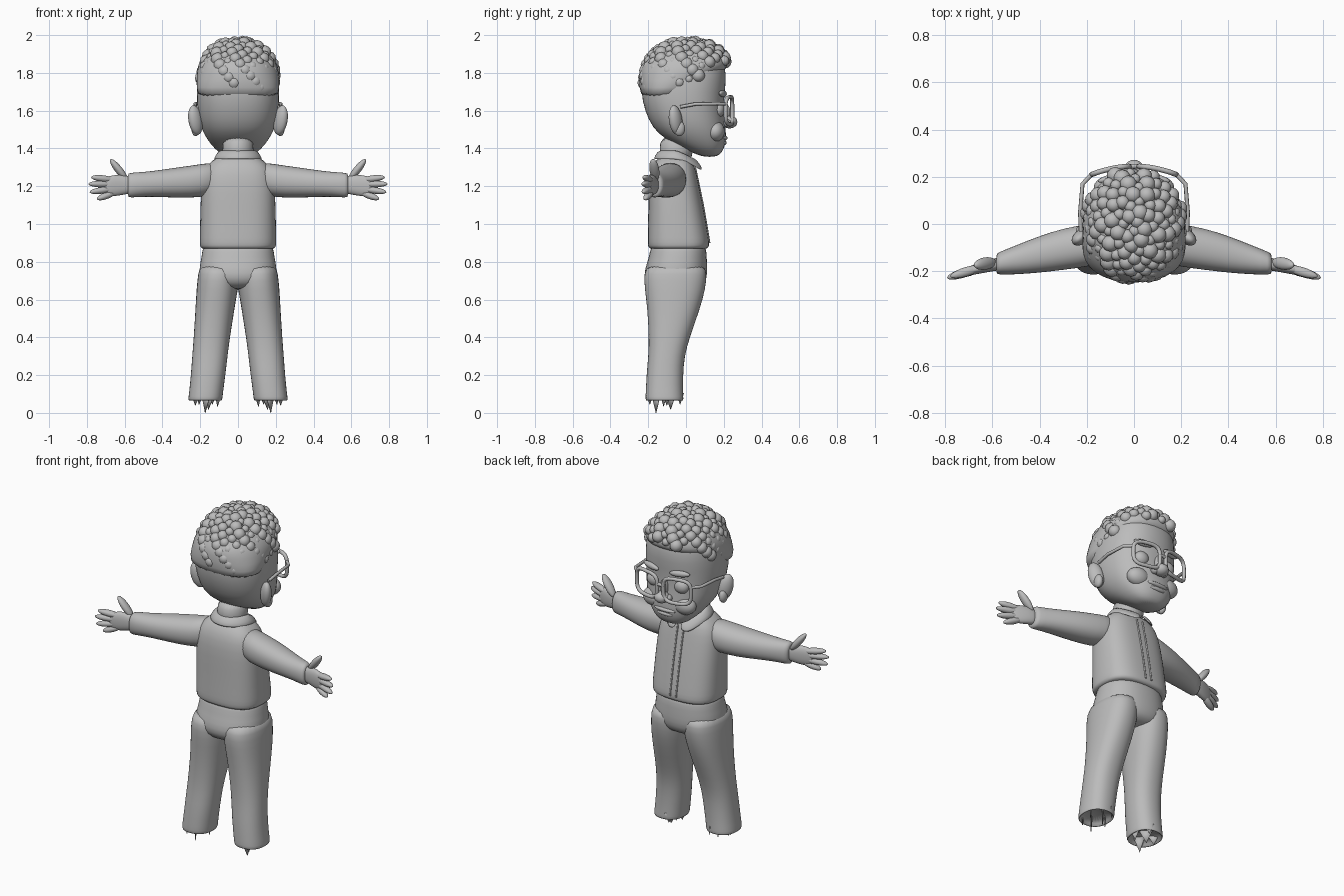
import bpy, bmesh
from math import sin, cos, pi, sqrt
from mathutils import Vector, Matrix

cube = bpy.data.objects.get("Cube")
if cube:
    bpy.data.objects.remove(cube)

grey = bpy.data.materials.new("plain grey")
grey.use_nodes = True
grey.diffuse_color = (0.5, 0.5, 0.5, 1)
grey.node_tree.nodes["Principled BSDF"].inputs["Base Color"].default_value = (0.5, 0.5, 0.5, 1)


def finish(bm, name, mirror=False, subdiv=0, thick=0):
    bmesh.ops.recalc_face_normals(bm, faces=bm.faces)
    me = bpy.data.meshes.new(name)
    bm.to_mesh(me)
    bm.free()
    me.materials.append(grey)
    me.polygons.foreach_set("use_smooth", [True] * len(me.polygons))
    ob = bpy.data.objects.new(name, me)
    bpy.context.collection.objects.link(ob)
    if thick:
        ob.modifiers.new("Thickness", "SOLIDIFY").thickness = thick
    if mirror:
        ob.modifiers.new("Mirror", "MIRROR")
    if subdiv:
        ob.modifiers.new("Smooth", "SUBSURF").levels = subdiv
    return ob


def power(v, e):
    return (abs(v) ** (2 / e)) * (1 if v >= 0 else -1)


def loft(name, stations, axis="z", expo=2.3, mirror=False, caps=True, n=24):
    """Each station is position along the axis, then low/high on the two other axes."""
    bm = bmesh.new()
    rings = []
    for s, a0, a1, b0, b1 in stations:
        ring = []
        for i in range(n):
            t = 2 * pi * i / n
            a = (a0 + a1) / 2 + (a1 - a0) / 2 * power(cos(t), expo)
            b = (b0 + b1) / 2 + (b1 - b0) / 2 * power(sin(t), expo)
            ring.append(bm.verts.new((a, b, s) if axis == "z" else (s, a, b)))
        rings.append(ring)
    for r0, r1 in zip(rings, rings[1:]):
        for i in range(n):
            j = (i + 1) % n
            bm.faces.new((r0[i], r0[j], r1[j], r1[i]))
    if caps:
        bm.faces.new(rings[0])
        bm.faces.new(rings[-1])
    return finish(bm, name, mirror, 1)


def balls(name, items, mirror=False, detail=3):
    """Stretched spheres: centre, radii and optional direction for the z axis."""
    bm = bmesh.new()
    for centre, radii, *aim in items:
        turn = Vector(aim[0]).to_track_quat("Z", "Y").to_matrix().to_4x4() if aim else Matrix()
        m = Matrix.Translation(centre) @ turn @ Matrix.Diagonal((*radii, 1))
        bmesh.ops.create_icosphere(bm, subdivisions=detail, radius=1, matrix=m)
    return finish(bm, name, mirror)


def wire(name, paths, radius, mirror=False):
    """Tubes along paths; each path is (points, closed)."""
    cu = bpy.data.curves.new(name, "CURVE")
    cu.dimensions = "3D"
    cu.bevel_depth, cu.bevel_resolution, cu.use_fill_caps = radius, 2, True
    for pts, closed in paths:
        sp = cu.splines.new("POLY")
        sp.points.add(len(pts) - 1)
        sp.use_cyclic_u, sp.use_smooth = closed, True
        for p, co in zip(sp.points, pts):
            p.co = (*co, 1)
    cu.materials.append(grey)
    ob = bpy.data.objects.new(name, cu)
    bpy.context.collection.objects.link(ob)
    if mirror:
        ob.modifiers.new("Mirror", "MIRROR")
    return ob


# Head and neck
head = [(1.355, .05, .09, .16), (1.375, .10, .04, .19), (1.42, .145, -.06, .21), (1.48, .185, -.155, .215),
        (1.55, .21, -.2, .205), (1.65, .22, -.235, .2), (1.75, .22, -.24, .215),
        (1.85, .2, -.21, .21), (1.92, .15, -.13, .16)]
loft("head", [(z, -w, w, b, f) for z, w, b, f in head])
loft("neck", [(z, -w, w, -.14, f) for z, w, f in ((1.32, .09, .03), (1.39, .08, .035), (1.47, .085, .06))], expo=2)

# Face
balls("nose", [((0, .23, 1.54), (.042, .042, .034)), ((0, .205, 1.59), (.022, .03, .05))])
balls("nostrils", [((.03, .215, 1.535), (.024, .026, .022))], True)
balls("cheeks", [((.1, .155, 1.49), (.07, .05, .055))], True)
balls("lips", [((0, .2, 1.455), (.07, .02, .014)), ((0, .195, 1.43), (.055, .02, .014))])
balls("eyes", [((.09, .17, 1.605), (.045, .035, .042))], True)
balls("eyebrows", [((.095, .195, 1.69), (.016, .018, .06), (1, -.25, .05))], True)
balls("ears", [((.225, -.055, 1.55), (.03, .042, .08), (.18, -.15, 1)),
               ((.225, -.035, 1.505), (.022, .03, .04))], True)

# Curly hair: bumps spread over a rounded cap, kept above the hairline
middle, size, e = Vector((0, .01, 1.74)), Vector((.195, .232, .222)), 2.4
curls = []
count = 330
for i in range(count):
    h = 1 - 2 * (i + .5) / count
    t = i * pi * (3 - sqrt(5))
    d = Vector((cos(t) * sqrt(1 - h * h), sin(t) * sqrt(1 - h * h), h))
    d /= sum(abs(c) ** e for c in d) ** (1 / e)
    p = middle + Vector(a * b for a, b in zip(d, size))
    hairline = 1.72 + .13 * min(1, max(0, (p.y + .02) / .18))
    if p.z > hairline:
        r = .03 + .007 * sin(i * 2.7)
        curls.append((p, (r, r, r)))
balls("curly_hair", curls, detail=2)
loft("hair_base", [(z, -w, w, b, f) for z, w, b, f in
                   ((1.66, .215, -.235, .0), (1.72, .222, -.25, .05), (1.8, .22, -.25, .19), (1.84, .212, -.24, .235),
                    (1.9, .18, -.19, .2), (1.95, .11, -.11, .12))])


# Glasses: squarish rims that wrap round the face
def on_face(x, z):
    return (x, .245 - 1.1 * x * x, z)


rim = [on_face(.1 + .08 * power(cos(t), 3.5), 1.6 + .072 * power(sin(t), 3.5))
       for t in (2 * pi * i / 32 for i in range(32))]
wire("glasses_rims", [(rim, True)], .011, True)
wire("glasses_arms", [([on_face(.18, 1.635), (.218, .17, 1.637), (.228, .05, 1.635), (.225, -.03, 1.62)], False)],
     .009, True)
wire("glasses_bridge", [([on_face(x, 1.62 - x * x * 9) for x in (-.025, -.01, .01, .025)], False)], .01)

# Shirt body and sleeves
shirt = [(.865, .19, -.19, .105), (.875, .2, -.2, .122), (.9, .205, -.205, .126), (.95, .203, -.203, .118),
         (1.1, .2, -.2, .092), (1.22, .195, -.2, .067), (1.3, .178, -.185, .05),
         (1.34, .13, -.155, .03), (1.365, .095, -.135, .0)]
loft("shirt_body", [(z, -w, w, b, f) for z, w, b, f in shirt], expo=2.7)
wire("shirt_placket", [([(x, f - .002, z) for z, w, b, f in shirt[2:7]], False) for x in (-.02, .02)], .005)
loft("sleeves", [(.1, -.16, .01, 1.16, 1.335), (.2, -.182, 0, 1.14, 1.316), (.3, -.195, -.018, 1.138, 1.303),
                 (.4, -.207, -.05, 1.142, 1.288), (.5, -.214, -.09, 1.145, 1.275), (.575, -.216, -.12, 1.138, 1.272),
                 (.585, -.21, -.127, 1.145, 1.265)], axis="x", expo=2.2, mirror=True)

# Folded collar with two points at the front
bm = bmesh.new()
rows = []
for i in range(25):
    t = .12 + (2 * pi - .24) * i / 24
    front = max(0, cos(t))
    point = max(0, 1 - min(abs(t - .5), abs(2 * pi - t - .5)) / .5)
    row = []
    for w, z in ((.088, 1.392 - .045 * front), (.108, 1.385 - .045 * front), (.132, 1.345 - .04 * front - .03 * point)):
        row.append(bm.verts.new((w * sin(t), -.045 + (w - .002) * cos(t) + .02 * point * (w > .12), z)))
    rows.append(row)
for r0, r1 in zip(rows, rows[1:]):
    for k in (0, 1):
        bm.faces.new((r0[k], r0[k + 1], r1[k + 1], r1[k]))
finish(bm, "collar", subdiv=1, thick=.012)

# Hands
tips = [(.768, -.22, 1.247), (.782, -.226, 1.212), (.776, -.225, 1.17), (.738, -.215, 1.135)]
fingers = []
for k, tip in enumerate(tips):
    a, b = Vector((.655, -.185, 1.232 - .022 * k)), Vector(tip)
    fingers.append(((a + b) / 2, (.02, .018, (b - a).length / 2 + .01), b - a))
a, b = Vector((.59, -.16, 1.235)), Vector((.672, -.175, 1.338))
fingers.append(((a + b) / 2, (.026, .02, (b - a).length / 2 + .006), b - a))
balls("fingers", fingers, True)
loft("palms", [(.55, -.195, -.14, 1.16, 1.25), (.6, -.2, -.145, 1.158, 1.258), (.65, -.21, -.16, 1.145, 1.262),
               (.695, -.218, -.178, 1.15, 1.25), (.715, -.215, -.19, 1.165, 1.235)], axis="x", mirror=True)

# Trousers
loft("trouser_hips", [(z, -w, w, b, f) for z, w, b, f in
                      ((.92, .185, -.18, .1), (.85, .19, -.192, .11), (.8, .2, -.205, .112),
                       (.74, .21, -.225, .115), (.69, .19, -.215, .105), (.65, .12, -.17, .07))])
loft("trouser_legs", [(.79, .01, .2, -.2, .1), (.74, .0, .212, -.225, .112), (.66, .0, .22, -.22, .105),
                      (.55, .018, .226, -.205, .075), (.4, .042, .235, -.197, .02), (.3, .055, .243, -.2, -.008),
                      (.2, .066, .25, -.21, -.015), (.1, .08, .26, -.214, -.015), (.07, .082, .265, -.216, -.012),
                      (.06, .09, .258, -.208, -.018), (.1, .1, .245, -.195, -.03)], mirror=True)

# Ragged scraps hanging below the hems
bm = bmesh.new()
for x, y, low, w in ((.17, -.16, 0, .025), (.15, -.08, .018, .03), (.105, -.12, .035, .02),
                     (.22, -.1, .04, .025), (.2, -.19, .045, .02), (.13, -.03, .045, .02)):
    bm.faces.new([bm.verts.new(c) for c in ((x - w, y - w, .105), (x + w, y + w, .105), (x + .005, y, low))])
finish(bm, "hem_scraps", True, thick=.004)
